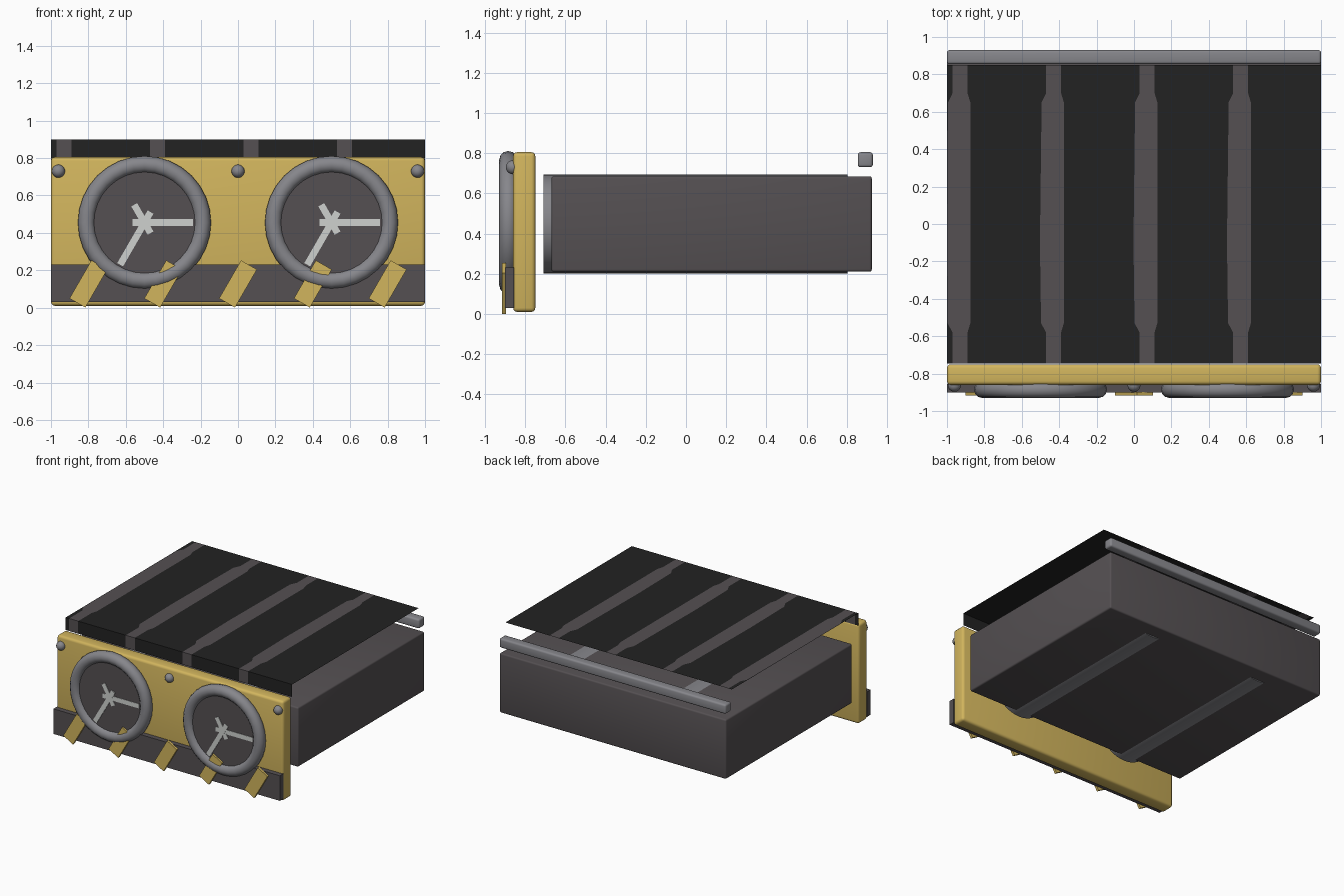
import bpy, bmesh, math
from mathutils import Matrix

if "Cube" in bpy.data.objects:
    bpy.data.objects.remove(bpy.data.objects["Cube"])


def mat(name, r, g, b):
    m = bpy.data.materials.new(name)
    m.diffuse_color = (r, g, b, 1)
    m.use_nodes = True
    m.node_tree.nodes["Principled BSDF"].inputs["Base Color"].default_value = m.diffuse_color
    return m


GOLD = mat("gold", 0.64, 0.46, 0.11)
DARK = mat("dark grey", 0.09, 0.08, 0.085)
BLACK = mat("black", 0.016, 0.016, 0.016)
METAL = mat("metal grey", 0.24, 0.24, 0.26)
WHITE = mat("pale grey", 0.62, 0.64, 0.62)


def make(name, bm, *mats, smooth=False):
    me = bpy.data.meshes.new(name)
    bm.to_mesh(me)
    bm.free()
    ob = bpy.data.objects.new(name, me)
    bpy.context.collection.objects.link(ob)
    for m in mats:
        me.materials.append(m)
    if smooth:
        bpy.ops.object.select_all(action='DESELECT')
        ob.select_set(True)
        bpy.context.view_layer.objects.active = ob
        bpy.ops.object.shade_smooth_by_angle(angle=math.radians(40))
    return ob


def box(name, lo, hi, m, bevel=0):
    size = [b - a for a, b in zip(lo, hi)]
    mid = [(a + b) / 2 for a, b in zip(lo, hi)]
    bm = bmesh.new()
    bmesh.ops.create_cube(bm, size=1, matrix=Matrix.Translation(mid) @ Matrix.Diagonal((*size, 1)))
    if bevel:
        bmesh.ops.bevel(bm, geom=bm.edges[:], offset=bevel, segments=3, profile=0.5, affect='EDGES')
    return make(name, bm, m, smooth=bevel > 0)


def tilted_plate(name, x, y, z, length, width, depth, angle, offset, m):
    # flat bar in the front plane, turned about (x, z) and shifted along its length
    bm = bmesh.new()
    bmesh.ops.create_cube(bm, size=1, matrix=Matrix.Translation((x, y, z))
                          @ Matrix.Rotation(-angle, 4, 'Y')
                          @ Matrix.Translation((offset, 0, 0))
                          @ Matrix.Diagonal((length, depth, width, 1)))
    return make(name, bm, m)


def cylinder(name, x, z, r, y0, y1, m, n=48):
    bm = bmesh.new()
    bmesh.ops.create_cone(bm, cap_ends=True, segments=n, radius1=r, radius2=r, depth=y1 - y0,
                          matrix=Matrix.Translation((x, (y0 + y1) / 2, z))
                          @ Matrix.Rotation(math.pi / 2, 4, 'X'))
    return make(name, bm, m, smooth=True)


def ring(name, x, y, z, R, r, m, n=32, k=12):
    bm = bmesh.new()
    loops = []
    for i in range(n):
        a = 2 * math.pi * i / n
        loop = []
        for j in range(k):
            b = 2 * math.pi * j / k
            d = R + r * math.cos(b)
            loop.append(bm.verts.new((x + d * math.cos(a), y + r * math.sin(b), z + d * math.sin(a))))
        loops.append(loop)
    for i in range(n):
        p, q = loops[i], loops[(i + 1) % n]
        for j in range(k):
            bm.faces.new((p[j], q[j], q[(j + 1) % k], p[(j + 1) % k]))
    bmesh.ops.recalc_face_normals(bm, faces=bm.faces[:])
    return make(name, bm, m, smooth=True)


# Main boxes
box("front_panel", (-1, -0.86, 0.01), (1, -0.75, 0.805), GOLD, 0.02)
box("body", (-1, -0.67, 0.21), (1, 0.925, 0.685), DARK, 0.012)
box("rear_bar", (-1, 0.855, 0.73), (1, 0.93, 0.805), METAL, 0.014)
box("lower_plate", (-1, -0.90, 0.03), (1, -0.855, 0.23), DARK)

# Gauges: barrel, face, rim and three hands each
for side, x in (("left", -0.5), ("right", 0.5)):
    cylinder(side + "_barrel", x, 0.447, 0.246, -0.71, 0.805, METAL)
    cylinder(side + "_gauge_face", x, 0.455, 0.29, -0.902, -0.855, DARK)
    ring(side + "_gauge_rim", x, -0.885, 0.455, 0.311, 0.045, METAL)
    for i, (deg, reach) in enumerate(((0, 0.26), (120, 0.11), (240, 0.26))):
        tail = 0.065
        tilted_plate(f"{side}_hand_{i}", x, -0.902 - 0.001 * i, 0.455, reach + tail, 0.036, 0.006,
                     math.radians(deg), (reach - tail) / 2, WHITE)

# Slanted gold bars along the lower plate
for i in range(5):
    tilted_plate(f"slanted_bar_{i}", -0.8 + 0.4 * i, -0.907, 0.127, 0.235, 0.098, 0.02,
                 math.radians(60), 0, GOLD)

# Rivets
for i, x in enumerate((-0.96, 0, 0.96)):
    bm = bmesh.new()
    bmesh.ops.create_uvsphere(bm, u_segments=16, v_segments=10, radius=0.035,
                              matrix=Matrix.Translation((x, -0.862, 0.73)))
    make(f"rivet_{i}", bm, METAL, smooth=True)

# Thin striped cover with a front lip; stripes widen in the middle
rows = [(-0.745, 0.80, 0), (-0.745, 0.90, 0), (-0.58, 0.90, 0), (-0.53, 0.90, 0.9),
        (-0.1, 0.90, 1.1), (0.4, 0.90, 0.9), (0.65, 0.90, 0.8), (0.70, 0.90, 0), (0.85, 0.90, 0)]
bm = bmesh.new()
grid = []
for y, z, w in rows:
    xs = [-1]
    for i in range(4):
        c = -0.93 + 0.5 * i
        xs += [max(-0.9995, c - 0.04 - 0.03 * w), c + 0.04 + (0.015 if w else 0)]
    grid.append([bm.verts.new((x, y, z)) for x in xs + [1]])
for a, b in zip(grid, grid[1:]):
    for i in range(len(a) - 1):
        f = bm.faces.new((a[i], a[i + 1], b[i + 1], b[i]))
        f.material_index = i % 2
make("striped_cover", bm, BLACK, DARK)
